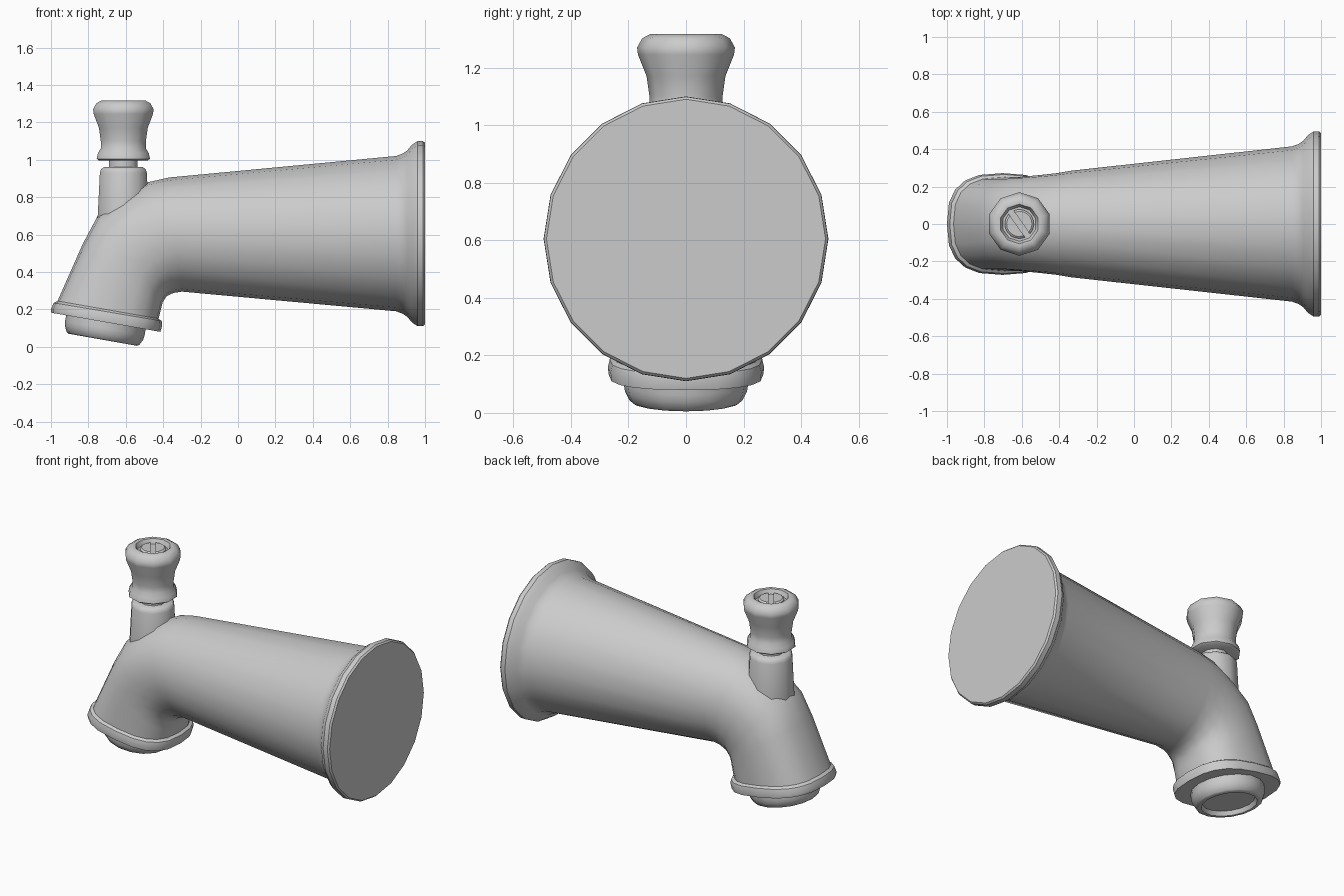
import bpy, bmesh, math
from mathutils import Matrix, Vector

if "Cube" in bpy.data.objects:
    bpy.data.objects.remove(bpy.data.objects["Cube"])


def finish(name, bm, angle=35):
    bmesh.ops.recalc_face_normals(bm, faces=bm.faces)
    me = bpy.data.meshes.new(name)
    bm.to_mesh(me)
    bm.free()
    ob = bpy.data.objects.new(name, me)
    bpy.context.collection.objects.link(ob)
    bpy.ops.object.select_all(action='DESELECT')
    bpy.context.view_layer.objects.active = ob
    ob.select_set(True)
    bpy.ops.object.shade_smooth_by_angle(angle=math.radians(angle))
    return ob


def skin(name, rings, angle=35):
    """Bridge successive rings of points and cap both ends."""
    bm = bmesh.new()
    loops = [[bm.verts.new(p) for p in ring] for ring in rings]
    n = len(loops[0])
    for a, b in zip(loops, loops[1:]):
        for i in range(n):
            j = (i + 1) % n
            bm.faces.new((a[i], a[j], b[j], b[i]))
    bm.faces.new(loops[0])
    bm.faces.new(loops[-1])
    return finish(name, bm, angle)


def lathe(name, profile, sides, matrix, angle=35):
    """Turn (radius, height) points around the local z axis."""
    rings = [[matrix @ Vector((r * math.cos(2 * math.pi * i / sides),
                               r * math.sin(2 * math.pi * i / sides), h))
              for i in range(sides)] for r, h in profile]
    return skin(name, rings, angle)


def section(top, bottom, width, power):
    """Superellipse ring spanning top and bottom (x, z) points."""
    t, b = Vector((top[0], 0, top[1])), Vector((bottom[0], 0, bottom[1]))
    mid, half = (t + b) / 2, (t - b) / 2
    ring = []
    for i in range(20):
        c, s = math.cos(math.pi * i / 10), math.sin(math.pi * i / 10)
        cc = math.copysign(abs(c) ** (2 / power), c)
        ss = math.copysign(abs(s) ** (2 / power), s)
        ring.append(mid + half * cc + Vector((0, width * ss, 0)))
    return ring


# Wall flange, tapered barrel, bend and outlet lip
body = [section((x, 0.605 + r), (x, 0.605 - r), r, 2) for x, r in
        ((1.0, 0.485), (0.99, 0.494), (0.96, 0.495), (0.93, 0.475),
         (0.905, 0.445), (0.88, 0.428), (0.845, 0.415))]
body += [section(*s) for s in (
    ((-0.37, 0.905), (-0.30, 0.295), 0.285, 2.0),
    ((-0.48, 0.88), (-0.345, 0.288), 0.272, 2.1),
    ((-0.62, 0.80), (-0.38, 0.272), 0.262, 2.2),
    ((-0.75, 0.70), (-0.402, 0.24), 0.255, 2.3),
    ((-0.83, 0.55), (-0.412, 0.20), 0.25, 2.5),
    ((-0.965, 0.245), (-0.425, 0.15), 0.25, 2.7),
    ((-0.985, 0.235), (-0.408, 0.138), 0.265, 2.7),
    ((-1.0, 0.20), (-0.405, 0.115), 0.272, 2.7),
    ((-0.998, 0.182), (-0.415, 0.08), 0.268, 2.7))]
skin("spout_body", body)

# Tilted outlet nozzle with a shallow recess
tilt = Matrix.Translation((-0.706, 0, 0.133)) @ Matrix.Rotation(math.radians(10), 4, 'Y')
lathe("outlet_nozzle", [(0.215, 0.03), (0.216, -0.035), (0.212, -0.06), (0.197, -0.09),
                        (0.185, -0.097), (0.165, -0.097), (0.155, -0.07)], 16, tilt)

# Diverter: collar, thin rod and pull knob
cx = -0.613
axis = Matrix.Translation((cx, 0, 0)) @ Matrix.Rotation(math.radians(18), 4, 'Z')
lathe("diverter_collar", [(0.146, 0.6), (0.144, 0.7), (0.132, 0.93), (0.125, 0.95),
                          (0.11, 0.96)], 10, axis, 40)
lathe("diverter_rod", [(0.08, 0.94), (0.08, 1.02)], 10, axis, 40)
lathe("diverter_knob", [(0.135, 0.995), (0.15, 1.005), (0.143, 1.035), (0.127, 1.06),
                        (0.127, 1.1), (0.137, 1.17), (0.167, 1.245), (0.17, 1.27),
                        (0.152, 1.302), (0.125, 1.316), (0.106, 1.314), (0.092, 1.285)],
      10, axis, 40)

# Slotted screw in the knob top: two half discs either side of the slot
for side, turn in (("left", 0), ("right", math.pi)):
    m = Matrix.Translation((cx, 0, 0)) @ Matrix.Rotation(math.radians(-55) + turn, 4, 'Z')
    arc = [(0.078 * math.cos(a), 0.078 * math.sin(a))
           for a in [math.radians(12 + 156 * i / 8) for i in range(9)]]
    skin("screw_half_" + side,
         [[m @ Vector((x * k, 0.012 + (y - 0.012) * k, z)) for x, y in arc]
          for k, z in ((1, 1.275), (1, 1.298), (0.85, 1.306))])
